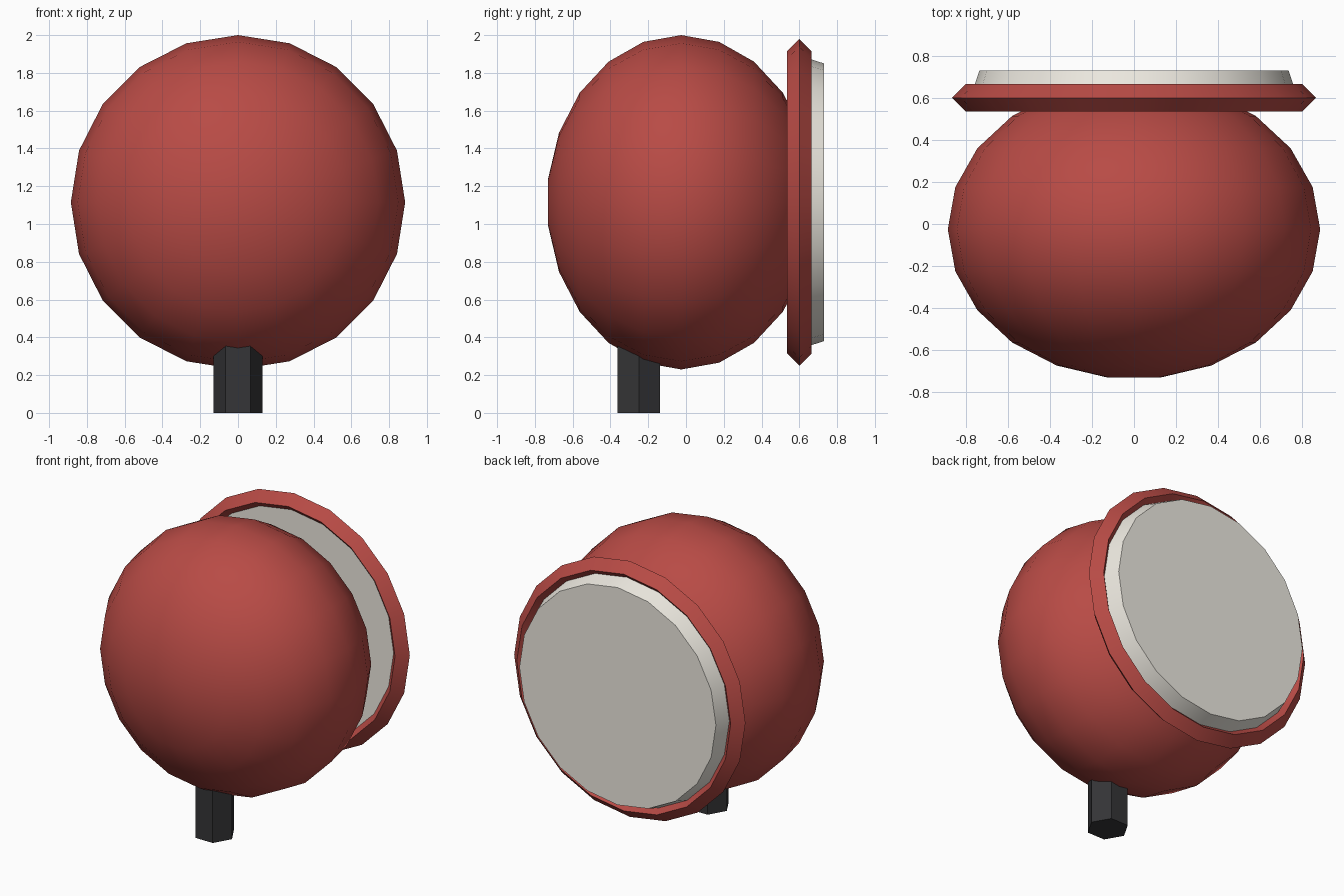
import bpy, bmesh
from math import sin, cos, pi, radians
from mathutils import Vector

if "Cube" in bpy.data.objects:
    bpy.data.objects.remove(bpy.data.objects["Cube"])

CENTRE_Z = 1.115
SIDES = 20


def material(name, rgb):
    m = bpy.data.materials.new(name)
    m.diffuse_color = (*rgb, 1)
    m.use_nodes = True
    m.node_tree.nodes["Principled BSDF"].inputs["Base Color"].default_value = m.diffuse_color
    return m


red = material("red", (0.48, 0.07, 0.06))
cream = material("cream", (0.85, 0.82, 0.75))
dark = material("dark", (0.035, 0.035, 0.038))


def finish(obj, name, mat):
    obj.name = name
    obj.data.materials.append(mat)
    bpy.ops.object.select_all(action='DESELECT')
    obj.select_set(True)
    bpy.context.view_layer.objects.active = obj
    bpy.ops.object.shade_smooth_by_angle(angle=radians(30))


def lathe(name, profile, mat, closed=False):
    """Turn (radius, y) points around the front-to-back axis."""
    bm = bmesh.new()
    rings = []
    for r, y in profile:
        rings.append([bm.verts.new((r * sin(2 * pi * i / SIDES), y,
                                    CENTRE_Z + r * cos(2 * pi * i / SIDES)))
                      for i in range(SIDES)])
    pairs = list(zip(rings, rings[1:]))
    if closed:
        pairs.append((rings[-1], rings[0]))
    else:
        bm.faces.new(rings[0])
        bm.faces.new(rings[-1])
    for a, b in pairs:
        for i in range(SIDES):
            j = (i + 1) % SIDES
            bm.faces.new((a[i], a[j], b[j], b[i]))
    bmesh.ops.recalc_face_normals(bm, faces=bm.faces)
    mesh = bpy.data.meshes.new(name)
    bm.to_mesh(mesh)
    bm.free()
    obj = bpy.data.objects.new(name, mesh)
    bpy.context.collection.objects.link(obj)
    finish(obj, name, mat)


# Squashed round body with small flat poles
angles = [pi * (k + 0.5) / 11 for k in range(11)]
lathe("body", [(0.885 * sin(a), -0.025 - 0.712 * cos(a)) for a in angles], red)

# Rim with a diamond cross-section
lathe("rim", [(0.865, 0.6), (0.80, 0.665), (0.735, 0.6), (0.80, 0.535)], red, closed=True)

# Tapered back plate set in the rim
lathe("back_plate", [(0.787, 0.57), (0.735, 0.73)], cream)

# Hexagonal post under the body
bpy.ops.mesh.primitive_cylinder_add(vertices=6, radius=0.13, depth=0.5,
                                    location=(0, -0.25, 0.25), rotation=(0, 0, pi / 6))
finish(bpy.context.object, "post", dark)
